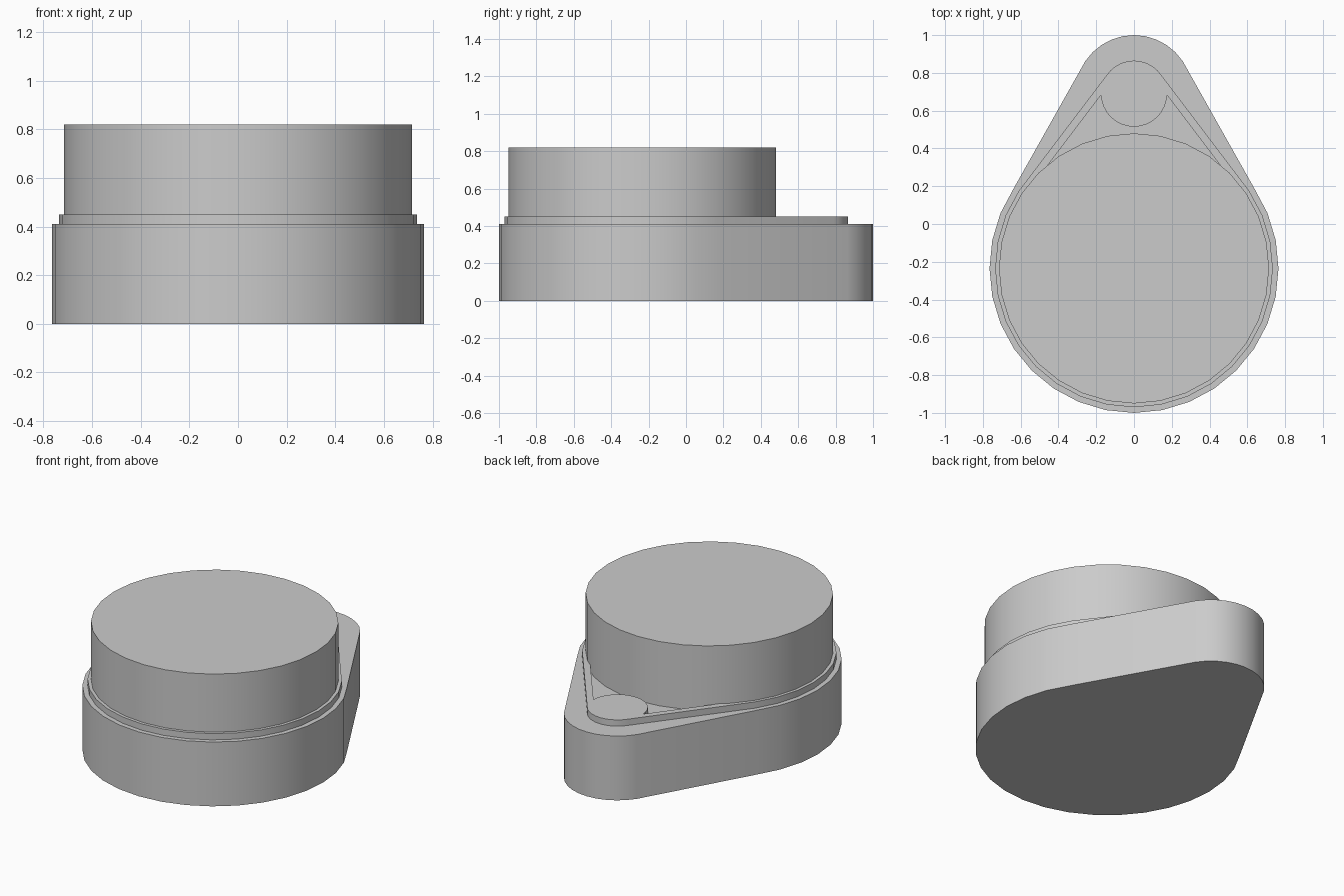
import bpy, bmesh, math

cube = bpy.data.objects.get("Cube")
if cube:
    bpy.data.objects.remove(cube, do_unlink=True)

SEGMENTS = 32
BIG_Y, SMALL_Y = -0.235, 0.69    # centres of the wide and narrow ends
DECK, LIP_TOP, DRUM_TOP = 0.41, 0.45, 0.82
TANGENT = 3                      # segment where the straight flanks begin

grey = bpy.data.materials.new("plain_grey")
grey.use_nodes = True
grey.diffuse_color = (0.6, 0.6, 0.6, 1)
grey.node_tree.nodes["Principled BSDF"].inputs["Base Color"].default_value = grey.diffuse_color


def point(radius, centre_y, step):
    angle = math.tau * step / SEGMENTS
    return radius * math.cos(angle), centre_y + radius * math.sin(angle)


def circle(radius, centre_y):
    return [point(radius, centre_y, i) for i in range(SEGMENTS)]


def teardrop(big, small):
    """Two arcs joined by straight tangent flanks."""
    last = SEGMENTS // 2 - TANGENT
    narrow = [point(small, SMALL_Y, i) for i in range(TANGENT, last + 1)]
    wide = [point(big, BIG_Y, i) for i in range(last, SEGMENTS + TANGENT + 1)]
    return narrow + wide


def extrude_outline(name, outer, z0, z1, inner=None):
    """Solid prism, or a ring when an inner outline is given."""
    bm = bmesh.new()

    def loop(outline, z):
        return [bm.verts.new((x, y, z)) for x, y in outline]

    def band(a, b):
        for i in range(len(a)):
            j = (i + 1) % len(a)
            bm.faces.new((a[i], a[j], b[j], b[i]))

    low, high = loop(outer, z0), loop(outer, z1)
    band(low, high)
    if inner:
        inner_low, inner_high = loop(inner, z0), loop(inner, z1)
        band(high, inner_high)
        band(inner_high, inner_low)
        band(inner_low, low)
    else:
        bm.faces.new(high)
        bm.faces.new(low[::-1])
    bmesh.ops.recalc_face_normals(bm, faces=bm.faces)
    mesh = bpy.data.meshes.new(name)
    bm.to_mesh(mesh)
    bm.free()
    mesh.materials.append(grey)
    obj = bpy.data.objects.new(name, mesh)
    bpy.context.collection.objects.link(obj)
    bpy.ops.object.select_all(action="DESELECT")
    obj.select_set(True)
    bpy.context.view_layer.objects.active = obj
    bpy.ops.object.shade_smooth_by_angle(angle=math.radians(30))
    return obj


# Teardrop base
extrude_outline("base_body", teardrop(0.765, 0.31), 0, DECK)

# Thin raised lip around the deck
extrude_outline("raised_lip", teardrop(0.735, 0.175), DECK, LIP_TOP,
                inner=teardrop(0.695, 0.135))

# Round pad filling the narrow end of the lip
extrude_outline("tip_pad", circle(0.175, SMALL_Y), DECK, LIP_TOP)

# Large round drum on the wide end
extrude_outline("upper_drum", circle(0.715, BIG_Y), DECK, DRUM_TOP)
